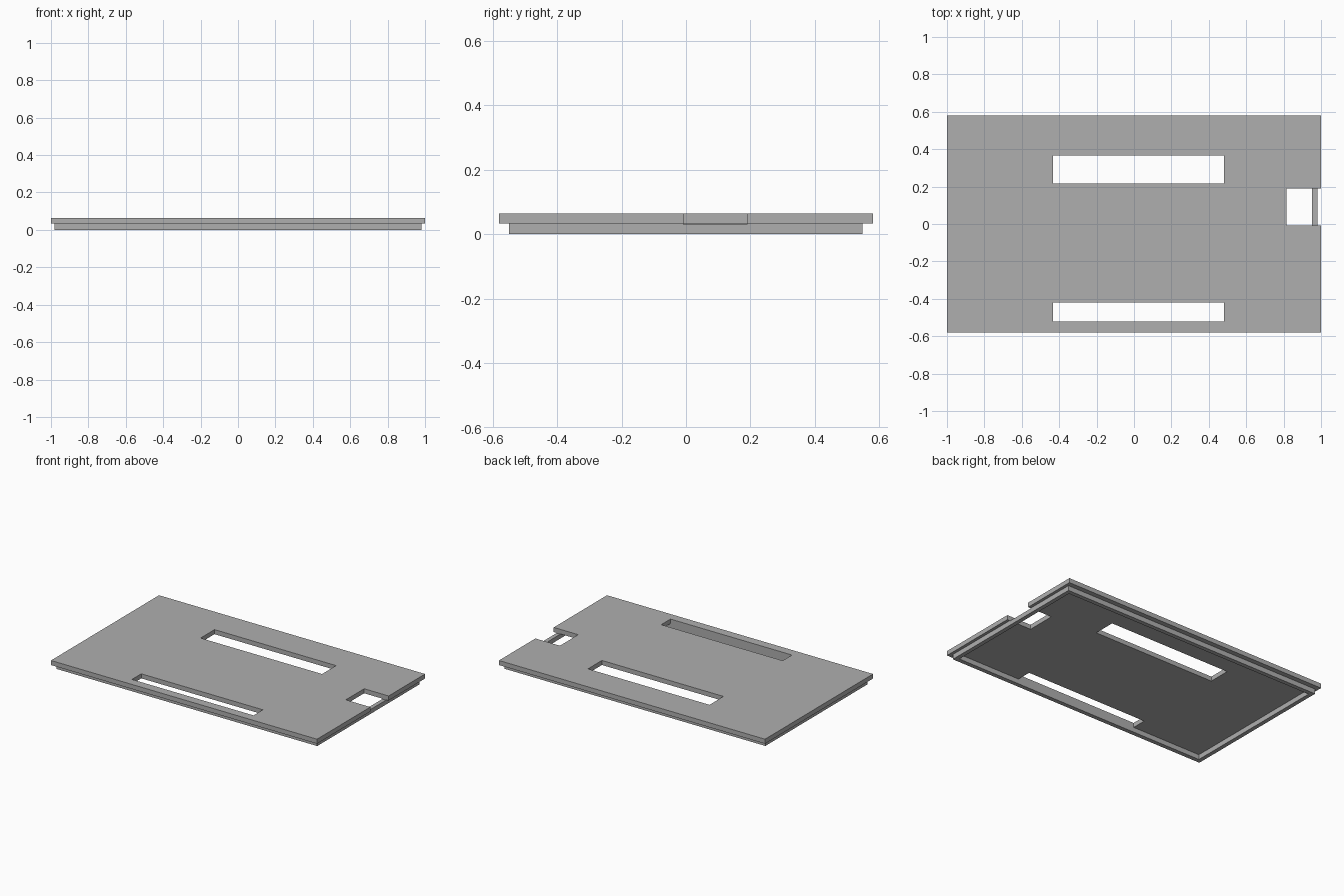
import bpy

default = bpy.data.objects.get("Cube")
if default:
    bpy.data.objects.remove(default, do_unlink=True)

grey = bpy.data.materials.new("plain grey")
grey.use_nodes = True
grey.diffuse_color = (0.43, 0.43, 0.43, 1)
grey.node_tree.nodes["Principled BSDF"].inputs["Base Color"].default_value = grey.diffuse_color


def box(name, x, y, z):
    """Box spanning the given (low, high) ranges."""
    bpy.ops.mesh.primitive_cube_add(size=1, location=[sum(r) / 2 for r in (x, y, z)])
    ob = bpy.context.object
    ob.name = name
    ob.scale = [r[1] - r[0] for r in (x, y, z)]
    bpy.ops.object.transform_apply(location=True, rotation=False, scale=True)
    ob.data.materials.append(grey)
    return ob


def cut(target, cutter):
    """Subtract the cutter from the target and discard it."""
    mod = target.modifiers.new("cut", "BOOLEAN")
    mod.operation = "DIFFERENCE"
    mod.solver = "EXACT"
    mod.object = cutter
    bpy.context.view_layer.objects.active = target
    bpy.ops.object.modifier_apply(modifier=mod.name)
    bpy.data.objects.remove(cutter, do_unlink=True)


SEAM, TOP = 0.033, 0.064
THROUGH = (-0.1, 0.2)
SLOT_X = (-0.433, 0.481)
NOTCH_X, NOTCH_Y = (0.816, 1.1), (-0.008, 0.189)

# Flat cover plate with two long slots and an edge notch
plate = box("cover_plate", (-1, 1), (-0.58, 0.58), (SEAM, TOP))
cut(plate, box("back_slot_cutter", SLOT_X, (0.216, 0.366), THROUGH))
cut(plate, box("front_slot_cutter", SLOT_X, (-0.52, -0.42), THROUGH))
cut(plate, box("notch_cutter", NOTCH_X, NOTCH_Y, THROUGH))

# Inset locating rim below the plate, slightly lowered under the notch
rim = box("locating_rim", (-0.98, 0.98), (-0.549, 0.547), (0, SEAM))
cut(rim, box("rim_opening_cutter", (-0.952, 0.952), (-0.52, 0.518), THROUGH))
cut(rim, box("rim_notch_cutter", NOTCH_X, NOTCH_Y, (0.03, 0.2)))
